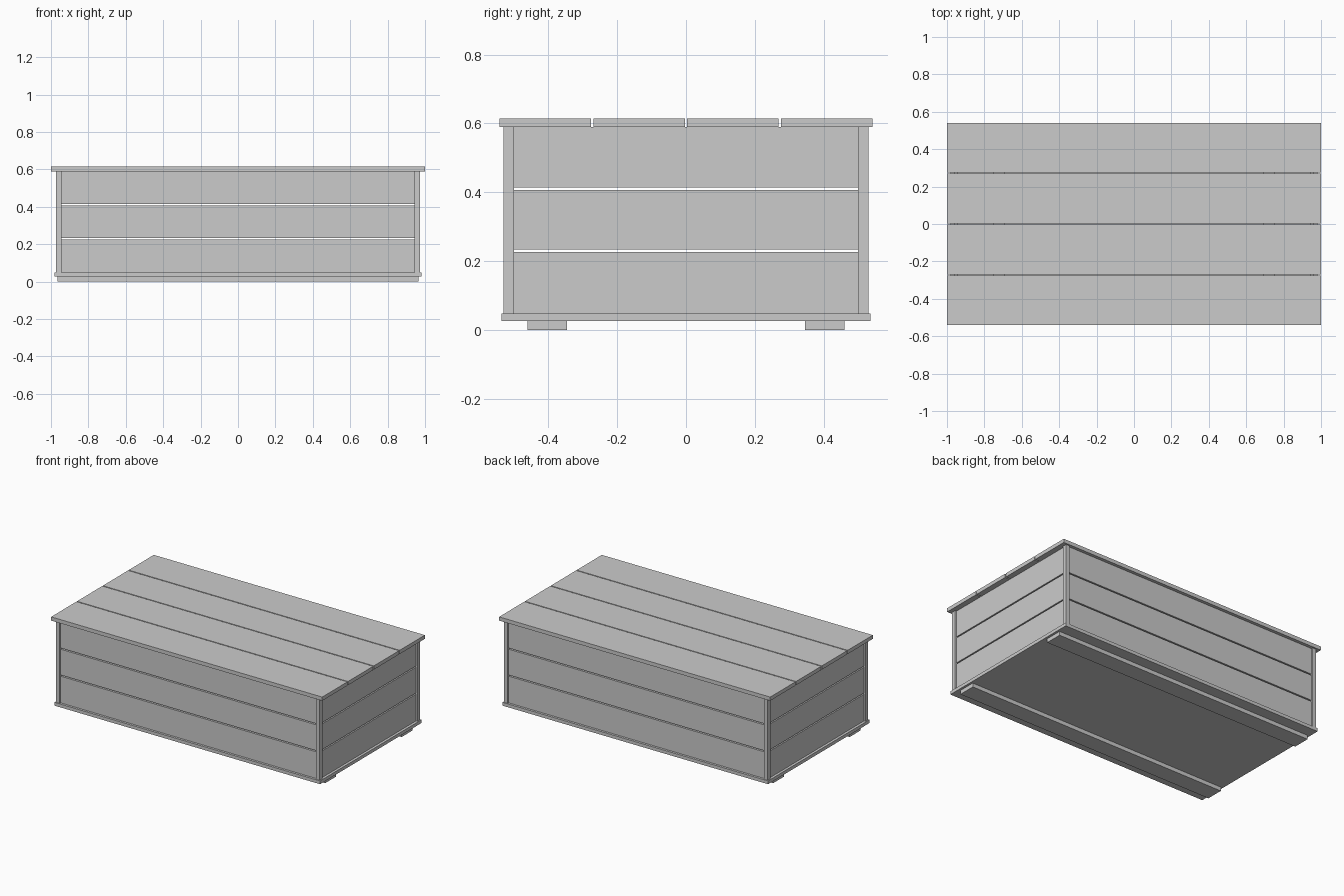
import bpy

if "Cube" in bpy.data.objects:
    bpy.data.objects.remove(bpy.data.objects["Cube"])

wood = bpy.data.materials.new("plain grey")
wood.diffuse_color = (0.6, 0.6, 0.6, 1)
wood.use_nodes = True
wood.node_tree.nodes["Principled BSDF"].inputs["Base Color"].default_value = wood.diffuse_color


def box(name, x0, x1, y0, y1, z0, z1):
    bpy.ops.mesh.primitive_cube_add(size=1)
    o = bpy.context.object
    o.name = name
    mid = ((x0 + x1) / 2, (y0 + y1) / 2, (z0 + z1) / 2)
    size = (x1 - x0, y1 - y0, z1 - z0)
    for v in o.data.vertices:
        v.co = [c * s + m for c, s, m in zip(v.co, size, mid)]
    o.data.materials.append(wood)
    return o


PX, PY = 0.973, 0.53       # outer faces of the corner posts
IX, IY = 0.945, 0.50       # inner faces of the corner posts
RECESS, THICK = 0.01, 0.02

# Floor slab
box("floor", -0.98, 0.98, -0.535, 0.535, 0.026, 0.048)

# Two skids under the floor
for s, side in ((-1, "front"), (1, "back")):
    a, b = sorted((s * 0.345, s * 0.46))
    box(side + "_skid", -0.965, 0.965, a, b, 0, 0.026)

# Four corner posts
for sx in (-1, 1):
    for sy in (-1, 1):
        xa, xb = sorted((sx * IX, sx * PX))
        ya, yb = sorted((sy * IY, sy * PY))
        box("corner_post", xa, xb, ya, yb, 0.048, 0.59)

# Recessed wall planks with open gaps between them
for z0, z1 in ((0.048, 0.226), (0.234, 0.406), (0.414, 0.59)):
    for s in (-1, 1):
        a, b = sorted((s * (PY - RECESS), s * (PY - RECESS - THICK)))
        box("front_plank" if s < 0 else "back_plank", -IX, IX, a, b, z0, z1)
        a, b = sorted((s * (PX - RECESS), s * (PX - RECESS - THICK)))
        box("end_plank", a, b, -IY, IY, z0, z1)

# Lid planks
gap, half = 0.007, 0.541
w = (2 * half - 3 * gap) / 4
for i in range(4):
    y = -half + i * (w + gap)
    box("lid_plank", -1, 1, y, y + w, 0.59, 0.615)

# Battens joining the lid planks underneath
for s in (-1, 1):
    a, b = sorted((s * 0.69, s * 0.75))
    box("lid_batten", a, b, -0.48, 0.48, 0.565, 0.59)
